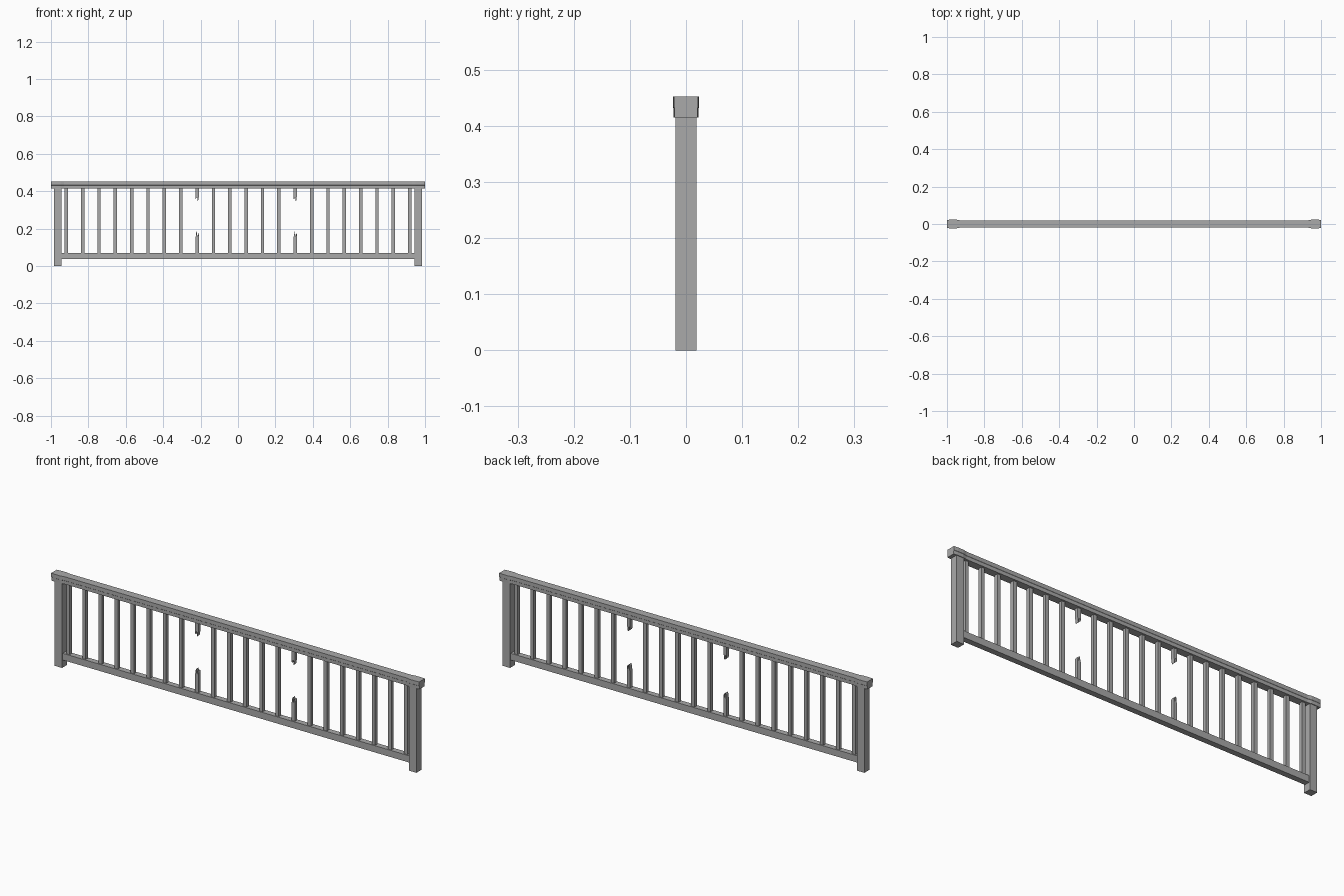
import bpy, bmesh

if "Cube" in bpy.data.objects:
    bpy.data.objects.remove(bpy.data.objects["Cube"])

grey = bpy.data.materials.new("weathered_grey")
grey.diffuse_color = (0.40, 0.40, 0.40, 1)
grey.use_nodes = True
grey.node_tree.nodes["Principled BSDF"].inputs["Base Color"].default_value = grey.diffuse_color


def finish(name, bm):
    bmesh.ops.recalc_face_normals(bm, faces=bm.faces)
    mesh = bpy.data.meshes.new(name)
    bm.to_mesh(mesh)
    bm.free()
    mesh.materials.append(grey)
    ob = bpy.data.objects.new(name, mesh)
    bpy.context.collection.objects.link(ob)
    return ob


def box(name, x0, x1, half_y, z0, z1):
    bm = bmesh.new()
    bmesh.ops.create_cube(bm, size=1)
    for v in bm.verts:
        v.co.x = (x0 + x1) / 2 + v.co.x * (x1 - x0)
        v.co.y *= 2 * half_y
        v.co.z = (z0 + z1) / 2 + v.co.z * (z1 - z0)
    return finish(name, bm)


def plate(name, cx, profile, half_y):
    # extrude an x-z outline through the depth
    bm = bmesh.new()
    face = bm.faces.new([bm.verts.new((cx + x, -half_y, z)) for x, z in profile])
    ext = bmesh.ops.extrude_face_region(bm, geom=[face])
    for v in ext["geom"]:
        if isinstance(v, bmesh.types.BMVert):
            v.co.y = half_y
    return finish(name, bm)


# end posts
for side, label in ((-1, "left"), (1, "right")):
    a, b = sorted((side * 0.943, side * 0.983))
    box(label + "_post", a, b, 0.019, 0, 0.425)

# handrail, swelling slightly where it caps each post
half = [(0.93, 0.0195), (0.95, 0.0235), (0.98, 0.0235), (1.0, 0.0215)]
stations = [(-x, w) for x, w in reversed(half)] + half
bm = bmesh.new()
rings = []
for x, w in stations:
    outline = [(-w * 0.95, 0.415), (w * 0.95, 0.415), (w * 0.96, 0.432), (w, 0.433),
               (w, 0.452), (-w, 0.452), (-w, 0.433), (-w * 0.96, 0.432)]
    rings.append([bm.verts.new((x, y, z)) for y, z in outline])
for r, s in zip(rings, rings[1:]):
    for i in range(8):
        j = (i + 1) % 8
        bm.faces.new((r[i], r[j], s[j], s[i]))
bm.faces.new(rings[0])
bm.faces.new(rings[-1])
finish("handrail", bm)

# bottom rail
box("bottom_rail", -0.945, 0.945, 0.014, 0.037, 0.07)

# balusters, two of them snapped in the middle
h = 0.009
lower_break = [(-h, 0.065), (h, 0.065), (h, 0.168), (0.006, 0.178), (0.004, 0.160),
               (0.001, 0.163), (-0.002, 0.185), (-0.005, 0.178), (-0.006, 0.155), (-h, 0.160)]
upper_break = [(-h, 0.42), (-h, 0.362), (-0.006, 0.354), (-0.004, 0.368),
               (0.001, 0.366), (0.003, 0.346), (0.006, 0.352), (0.007, 0.372), (h, 0.366), (h, 0.42)]
for i in range(22):
    x = -0.918 + i * 1.836 / 21
    if i in (8, 14):
        plate(f"broken_baluster_lower_{i}", x, lower_break, h)
        plate(f"broken_baluster_upper_{i}", x, upper_break, h)
    else:
        box(f"baluster_{i}", x - h, x + h, h, 0.065, 0.42)
